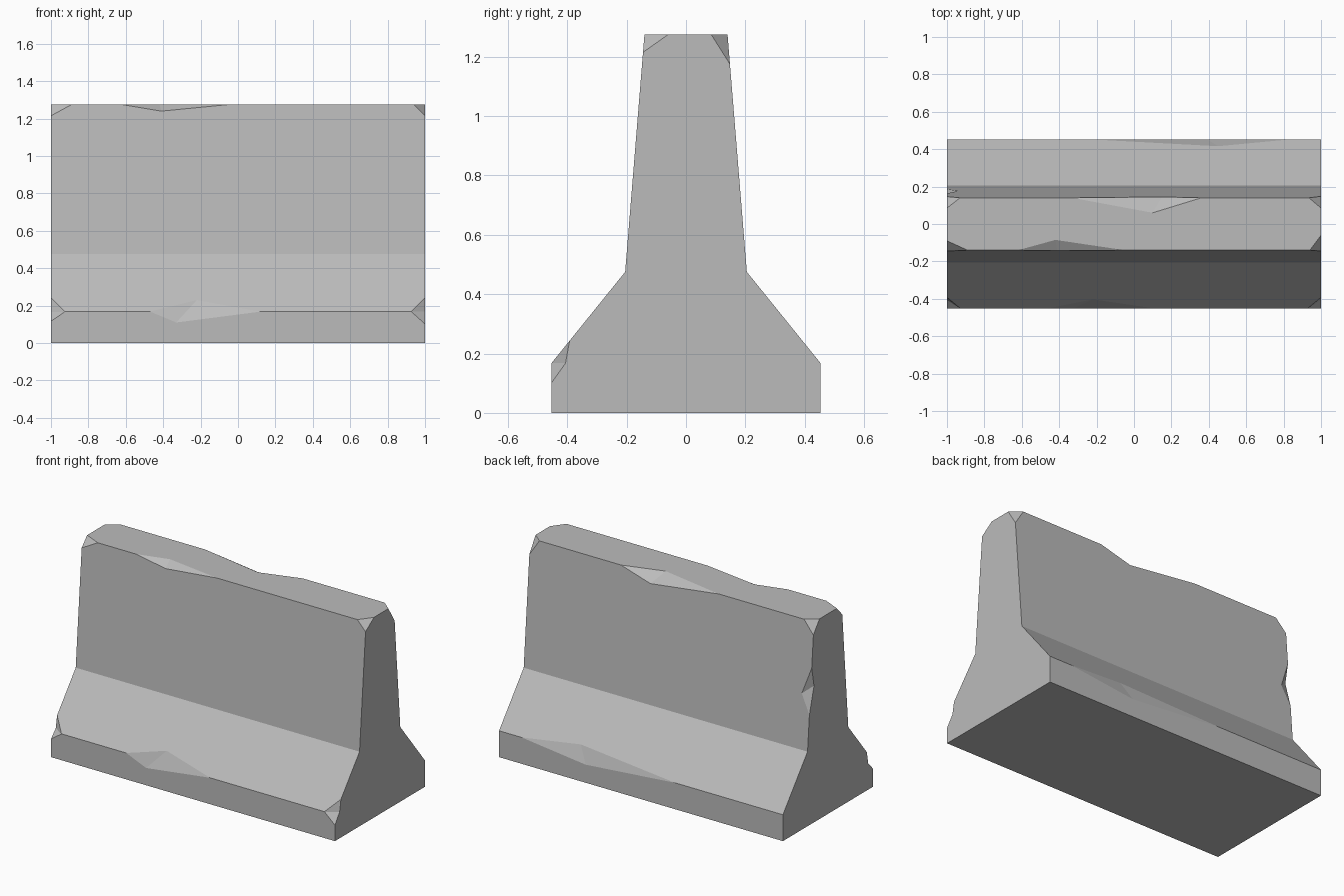
import bpy, bmesh
from mathutils import Vector

cube = bpy.data.objects.get("Cube")
if cube:
    bpy.data.objects.remove(cube, do_unlink=True)

# Half profile of the barrier: (half width, height)
TOP, KNEE, TOE = 1.275, 0.475, 0.168
PROFILE = [(0.453, 0), (0.453, TOE), (0.205, KNEE), (0.14, TOP)]


def half(z):
    """Half width of the barrier at height z."""
    for (w0, z0), (w1, z1) in zip(PROFILE, PROFILE[1:]):
        if z <= z1:
            return w0 + (w1 - w0) * (z - z0) / (z1 - z0)
    return PROFILE[-1][0]


def on_side(x, z, side):
    """Point on the front (side -1) or back (side 1) surface."""
    return Vector((x, side * half(z), z))


def make_object(name, bm):
    bmesh.ops.recalc_face_normals(bm, faces=bm.faces)
    mesh = bpy.data.meshes.new(name)
    bm.to_mesh(mesh)
    bm.free()
    obj = bpy.data.objects.new(name, mesh)
    bpy.context.collection.objects.link(obj)
    return obj


# Barrier body: extruded profile
bm = bmesh.new()
outline = [(w, z) for w, z in PROFILE] + [(-w, z) for w, z in reversed(PROFILE)]
end = bm.faces.new([bm.verts.new((-1, y, z)) for y, z in outline])
ext = bmesh.ops.extrude_face_region(bm, geom=[end])
moved = [v for v in ext["geom"] if isinstance(v, bmesh.types.BMVert)]
bmesh.ops.translate(bm, verts=moved, vec=(2, 0, 0))
barrier = make_object("concrete_barrier", bm)

# Chips: convex cutters, each grown about the middle of its broken surface
chips = bmesh.new()


def chip(broken, removed, grow=1.25):
    middle = sum(broken, Vector()) / len(broken)
    verts = [chips.verts.new(middle + (p - middle) * grow) for p in broken + removed]
    hull = bmesh.ops.convex_hull(chips, input=verts)
    inner = [v for v in hull["geom_interior"] if isinstance(v, bmesh.types.BMVert)]
    bmesh.ops.delete(chips, geom=inner, context="VERTS")


# Broken top corners: end, side, length along x, depth across y, drop
for e, s, along, across, drop in [(1, -1, 0.06, 0.08, 0.06), (1, 1, 0.065, 0.055, 0.1),
                                  (-1, -1, 0.11, 0.05, 0.06), (-1, 1, 0.07, 0.055, 0.08)]:
    corner = on_side(e, TOP, s)
    chip([corner - Vector((e * along, 0, 0)), corner - Vector((0, s * across, 0)),
          on_side(e, TOP - drop, s)], [corner])

# Broken front toe corners
for e, low in [(1, 0.105), (-1, 0.12)]:
    chip([on_side(e * 0.93, TOE, -1), on_side(e, low, -1), on_side(e, 0.24, -1),
          Vector((e, -0.408, TOE))], [on_side(e, TOE, -1)])

# Chips along the top edges: side, start, finish, wall point, inset on top
for s, x0, x1, xw, zw, xt, yt in [(-1, -0.62, -0.05, -0.41, 1.24, -0.42, 0.085),
                                  (1, -0.33, 0.36, 0.15, 1.215, 0.1, 0.06)]:
    chip([on_side(xw, zw, s), Vector((xt, s * yt, TOP))],
         [on_side(x0, TOP, s), on_side(x1, TOP, s)])

# Chips along the toe edges: side, start, finish, lower point, upper point
for s, x0, x1, xl, zl, xu, zu in [(-1, -0.47, 0.12, -0.33, 0.11, -0.22, 0.23),
                                  (1, -0.24, 0.84, 0.39, 0.115, 0.45, 0.214)]:
    chip([on_side(xl, zl, s), on_side(xu, zu, s)],
         [on_side(x0, TOE, s), on_side(x1, TOE, s)])

# Chip in the upright edge at the back
chip([on_side(-0.94, 0.82, 1), Vector((-1, 0.14, 0.87))],
     [on_side(-1, 0.99, 1), on_side(-1, 0.7, 1)])

cutter = make_object("chip_cutters", chips)
cutter.hide_render = True

# Cut the chips out of the body
cut = barrier.modifiers.new("chips", "BOOLEAN")
cut.operation = "DIFFERENCE"
cut.solver = "EXACT"
cut.object = cutter
bpy.context.view_layer.objects.active = barrier
barrier.select_set(True)
bpy.ops.object.modifier_apply(modifier=cut.name)
bpy.data.objects.remove(cutter, do_unlink=True)

# Plain concrete colour
concrete = bpy.data.materials.new("concrete_grey")
concrete.use_nodes = True
colour = (0.5, 0.5, 0.5, 1)
concrete.diffuse_color = colour
concrete.node_tree.nodes["Principled BSDF"].inputs["Base Color"].default_value = colour
barrier.data.materials.clear()
barrier.data.materials.append(concrete)
for face in barrier.data.polygons:
    face.material_index = 0
    face.use_smooth = False
